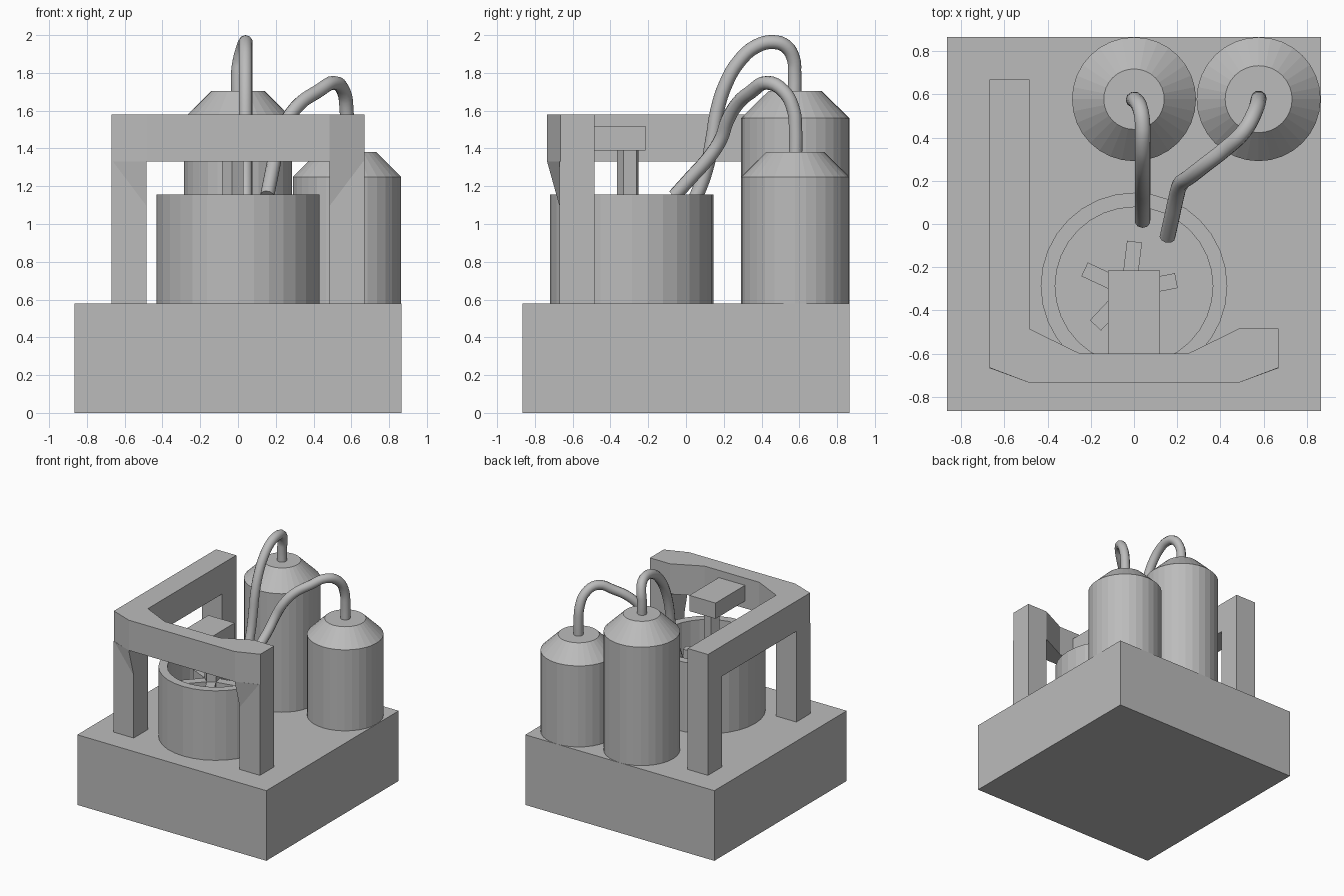
import bpy, bmesh, math
from mathutils import Vector

if "Cube" in bpy.data.objects:
    bpy.data.objects.remove(bpy.data.objects["Cube"])

grey = bpy.data.materials.new("plain_grey")
grey.diffuse_color = (0.5, 0.5, 0.5, 1)
grey.use_nodes = True
grey.node_tree.nodes["Principled BSDF"].inputs["Base Color"].default_value = grey.diffuse_color


def finish(bm, name):
    bmesh.ops.recalc_face_normals(bm, faces=bm.faces)
    me = bpy.data.meshes.new(name)
    bm.to_mesh(me)
    bm.free()
    ob = bpy.data.objects.new(name, me)
    bpy.context.collection.objects.link(ob)
    me.materials.append(grey)
    return ob


def prism(name, pts, z0, z1):
    """Vertical extrusion of a plan outline."""
    bm = bmesh.new()
    lo = [bm.verts.new((x, y, z0)) for x, y in pts]
    hi = [bm.verts.new((x, y, z1)) for x, y in pts]
    bm.faces.new(lo)
    bm.faces.new(hi)
    for i in range(len(pts)):
        j = (i + 1) % len(pts)
        bm.faces.new((lo[i], lo[j], hi[j], hi[i]))
    return finish(bm, name)


def box(name, x0, x1, y0, y1, z0, z1):
    return prism(name, [(x0, y0), (x1, y0), (x1, y1), (x0, y1)], z0, z1)


def lathe(name, cx, cy, profile, n=32):
    """Faceted solid of revolution, closed at both ends of the profile."""
    bm = bmesh.new()
    rings = [[bm.verts.new((cx + r * math.cos(2 * math.pi * k / n),
                            cy + r * math.sin(2 * math.pi * k / n), z))
              for k in range(n)] for r, z in profile]
    for a, b in zip(rings, rings[1:]):
        for k in range(n):
            m = (k + 1) % n
            bm.faces.new((a[k], a[m], b[m], b[k]))
    bm.faces.new(rings[0])
    bm.faces.new(rings[-1])
    return finish(bm, name)


def hose(name, pts, radius=0.037):
    """Smooth round tube through the points."""
    cu = bpy.data.curves.new(name, 'CURVE')
    cu.dimensions = '3D'
    cu.bevel_depth = radius
    cu.bevel_resolution = 3
    cu.resolution_u = 4
    cu.use_fill_caps = True
    sp = cu.splines.new('BEZIER')
    sp.bezier_points.add(len(pts) - 1)
    for bp, p in zip(sp.bezier_points, pts):
        bp.co = p
        bp.handle_left_type = bp.handle_right_type = 'AUTO'
    cu.materials.append(grey)
    ob = bpy.data.objects.new(name, cu)
    bpy.context.collection.objects.link(ob)
    bpy.ops.object.select_all(action='DESELECT')
    ob.select_set(True)
    bpy.context.view_layer.objects.active = ob
    bpy.ops.object.convert(target='MESH')
    bpy.ops.object.shade_smooth_by_angle(angle=math.radians(50))


# Base block
box("base", -0.865, 0.865, -0.865, 0.865, 0, 0.58)

# Tanks with conical shoulders
lathe("tall_tank", 0, 0.578, [(0.287, 0.58), (0.287, 1.56), (0.14, 1.705)])
lathe("short_tank", 0.577, 0.578, [(0.287, 0.58), (0.287, 1.25), (0.155, 1.38)])

# Mixing bowl
lathe("bowl", 0, -0.287, [(0.432, 0.58), (0.432, 1.155), (0.365, 1.155), (0.365, 0.65)])

# Overhead frame and its legs
prism("frame_beam", [(-0.67, 0.67), (-0.67, -0.665), (-0.485, -0.735), (0.485, -0.735),
                     (0.67, -0.665), (0.67, -0.485), (0.485, -0.485), (0.25, -0.6),
                     (-0.25, -0.6), (-0.485, -0.485), (-0.485, 0.67)], 1.33, 1.58)
for name, x0, y0 in (("front_left_leg", -0.67, -0.67), ("front_right_leg", 0.485, -0.67),
                     ("back_left_leg", -0.67, 0.485)):
    box(name, x0, x0 + 0.185, y0, y0 + 0.185, 0.58, 1.33)

# Tapered braces under the front beam corners
for name, s in (("left_brace", -1), ("right_brace", 1)):
    bm = bmesh.new()
    a, b, c, d, e = [bm.verts.new((s * x, y, z)) for x, y, z in (
        (0.67, -0.667, 1.33), (0.485, -0.735, 1.33), (0.485, -0.667, 1.33),
        (0.67, -0.667, 1.085), (0.485, -0.667, 1.085))]
    for f in ((a, b, c), (a, b, e, d), (b, c, e), (a, c, e, d)):
        bm.faces.new(f)
    finish(bm, name)

# Mixer head, five-sided shaft and five paddles
box("mixer_head", -0.12, 0.12, -0.605, -0.215, 1.39, 1.52)
cx, cy, r = -0.025, -0.305, 0.06
prism("mixer_shaft", [(cx + r * math.cos(math.radians(47 + 72 * k)),
                       cy + r * math.sin(math.radians(47 + 72 * k))) for k in range(5)], 0.95, 1.39)
for k in range(5):
    t = math.radians(83 + 72 * k)
    u = Vector((math.cos(t), math.sin(t)))
    v = Vector((-u.y, u.x)) * 0.035
    c = Vector((cx, cy))
    p, q = c + u * 0.045, c + u * 0.225
    prism(f"paddle_{k + 1}", [tuple(w) for w in (p - v, q - v, q + v, p + v)], 0.96, 1.05)

# Hoses from the tanks into the bowl
hose("tall_tank_hose", [(0, .575, 1.69), (0, .575, 1.8), (.01, .57, 1.87), (.03, .53, 1.94),
                        (.04, .46, 1.963), (.04, .37, 1.94), (.04, .28, 1.86), (.04, .21, 1.74),
                        (.04, .165, 1.6), (.04, .14, 1.45), (.04, .11, 1.3), (.04, .06, 1.16),
                        (.04, .015, 1.07)])
hose("short_tank_hose", [(.577, .58, 1.36), (.577, .58, 1.5), (.575, .57, 1.6), (.56, .52, 1.7),
                         (.51, .43, 1.748), (.42, .345, 1.70), (.33, .275, 1.64), (.26, .22, 1.55),
                         (.215, .185, 1.45), (.195, .12, 1.35), (.175, .03, 1.25), (.155, -.06, 1.15)])
